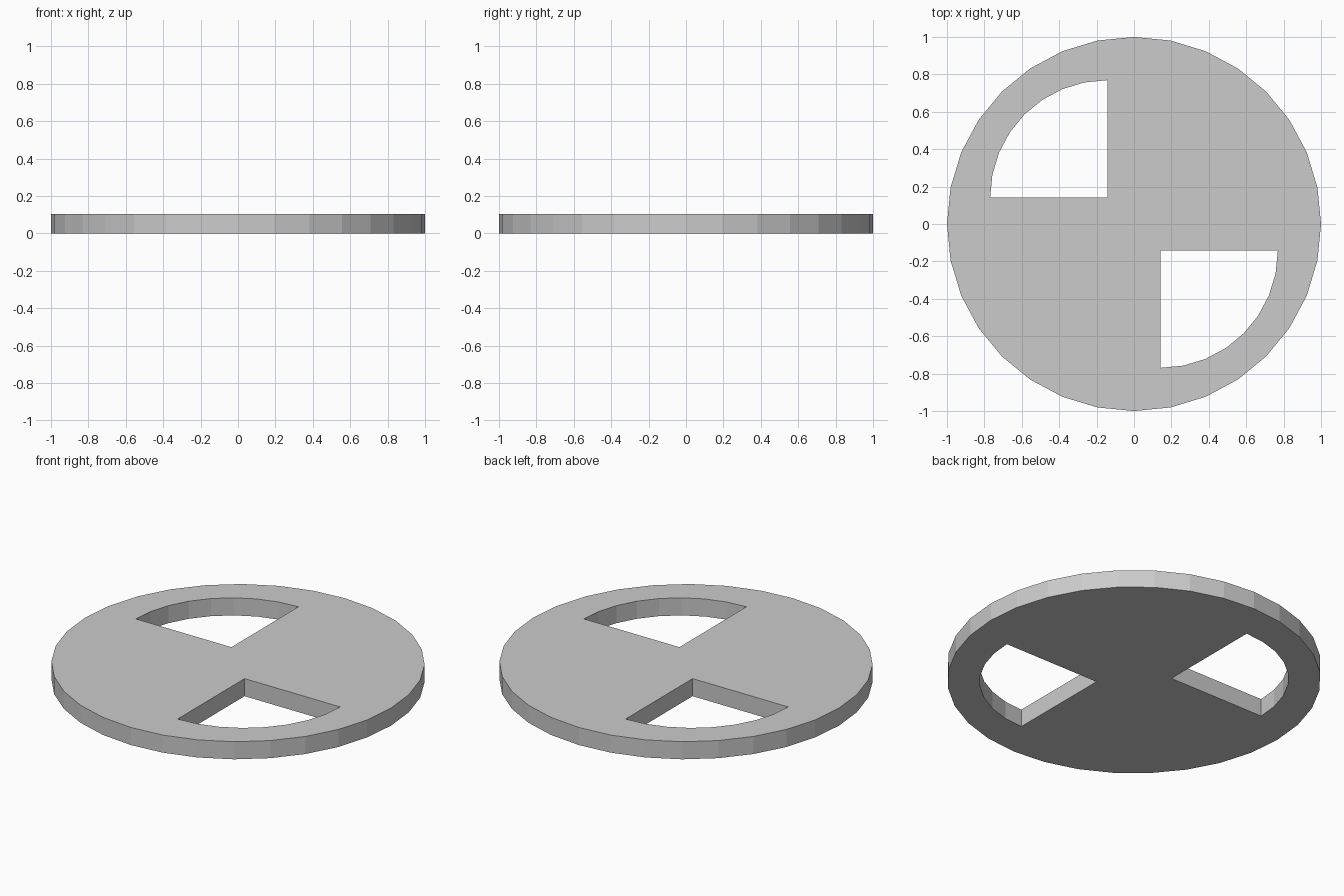
import bpy, bmesh
from math import cos, sin, pi

if "Cube" in bpy.data.objects:
    bpy.data.objects.remove(bpy.data.objects["Cube"])

THICK = 0.104      # plate thickness
CORNER = 0.143     # distance of each window corner from both axes
WINDOW_R = 0.626   # radius of the quarter-circle windows


def arc(cx, cy, r, start, sweep, steps, closed=False):
    count = steps if closed else steps + 1
    return [(cx + r * cos(start + sweep * i / steps),
             cy + r * sin(start + sweep * i / steps)) for i in range(count)]


# Outlines: 32-sided rim plus two opposite quarter-circle windows
loops = [arc(0, 0, 1, 0, 2 * pi, 32, closed=True)]
for s, start in ((-1, pi / 2), (1, -pi / 2)):
    corner = (s * CORNER, -s * CORNER)
    loops.append([corner] + arc(*corner, WINDOW_R, start, pi / 2, 8))

bm = bmesh.new()
edges = []
for loop in loops:
    verts = [bm.verts.new((x, y, 0)) for x, y in loop]
    edges += [bm.edges.new((verts[i - 1], v)) for i, v in enumerate(verts)]

# Fill the outline, leaving the windows open, then give it thickness
bmesh.ops.triangle_fill(bm, edges=edges, use_beauty=True, normal=(0, 0, 1))
result = bmesh.ops.extrude_face_region(bm, geom=bm.faces[:], use_keep_orig=True)
top = [g for g in result["geom"] if isinstance(g, bmesh.types.BMVert)]
bmesh.ops.translate(bm, verts=top, vec=(0, 0, THICK))
bmesh.ops.recalc_face_normals(bm, faces=bm.faces[:])

mesh = bpy.data.meshes.new("slotted_disc")
bm.to_mesh(mesh)
bm.free()
bpy.context.collection.objects.link(bpy.data.objects.new("slotted_disc", mesh))
